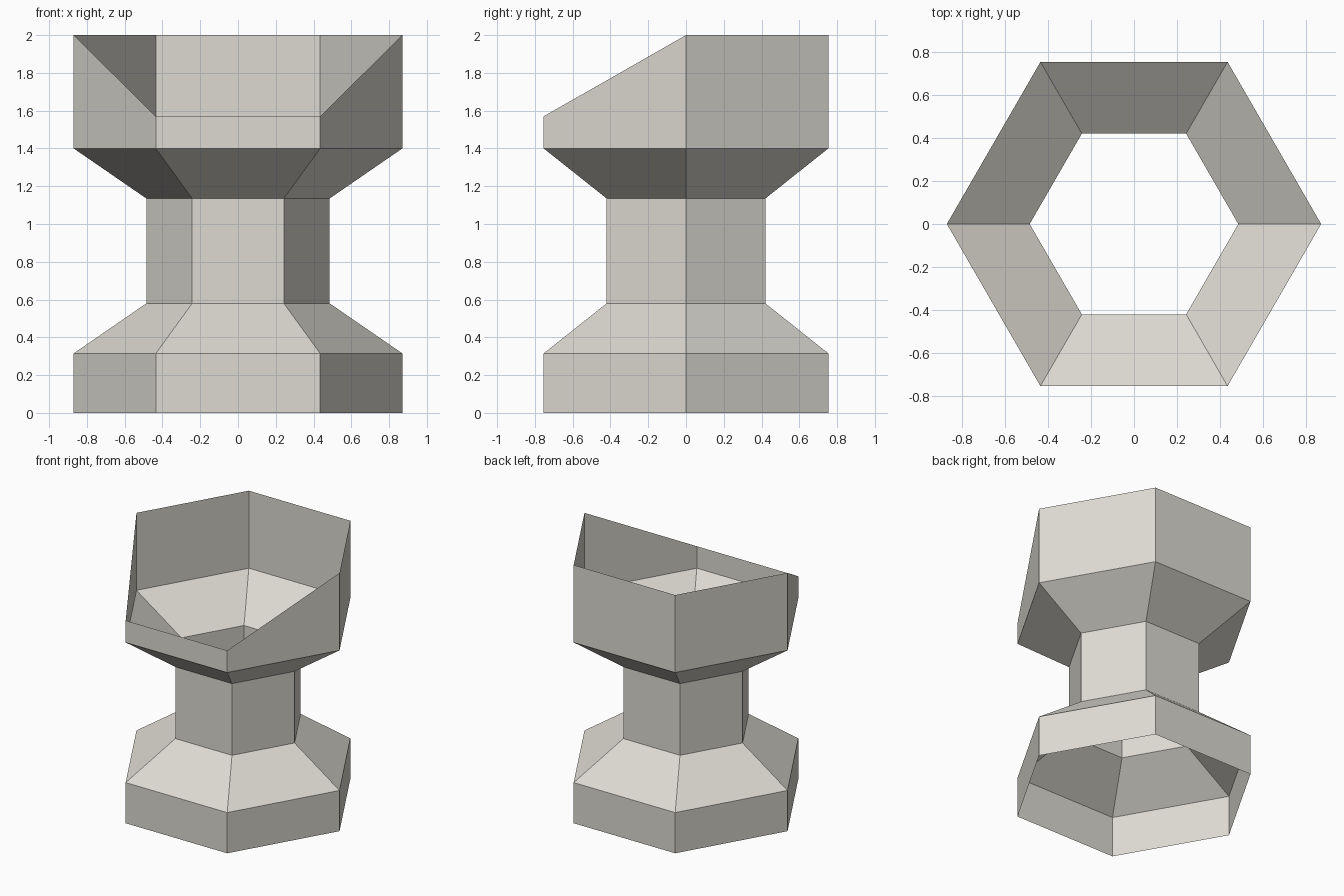
import bpy
import bmesh
from math import cos, sin, pi

cube = bpy.data.objects.get("Cube")
if cube:
    bpy.data.objects.remove(cube, do_unlink=True)

SIDES = 6
WIDE, NARROW = 0.87, 0.485
RIM_FRONT, RIM_TOP = 1.57, 2.0

# Single warm light grey
grey = bpy.data.materials.new("warm_light_grey")
grey.use_nodes = True
colour = (0.72, 0.70, 0.64, 1)
grey.diffuse_color = colour
bsdf = next(n for n in grey.node_tree.nodes if n.type == "BSDF_PRINCIPLED")
bsdf.inputs["Base Color"].default_value = colour


def hex_shell(name, profile):
    """Open, flat-shaded six-sided shell through (radius, height) rings."""
    bm = bmesh.new()
    rings = [[bm.verts.new((r * cos(2 * pi * i / SIDES), r * sin(2 * pi * i / SIDES), z))
              for i in range(SIDES)] for r, z in profile]
    for low, high in zip(rings, rings[1:]):
        for i in range(SIDES):
            j = (i + 1) % SIDES
            bm.faces.new((low[i], low[j], high[j], high[i]))
    mesh = bpy.data.meshes.new(name)
    bm.to_mesh(mesh)
    bm.free()
    mesh.materials.append(grey)
    obj = bpy.data.objects.new(name, mesh)
    bpy.context.collection.objects.link(obj)
    return obj


# Flared foot, open underneath
hex_shell("foot", [(WIDE, 0), (WIDE, 0.315), (NARROW, 0.58)])

# Straight hollow neck
hex_shell("neck", [(NARROW, 0.58), (NARROW, 1.135)])

# Flared cup, with the front half of its rim sloping down
cup = hex_shell("cup", [(NARROW, 1.135), (WIDE, 1.4), (WIDE, RIM_TOP)])
front_y = -WIDE * sin(pi / 3)
for v in cup.data.vertices:
    if v.co.z > RIM_FRONT and v.co.y < -0.01:
        v.co.z = RIM_TOP + (RIM_FRONT - RIM_TOP) * v.co.y / front_y
